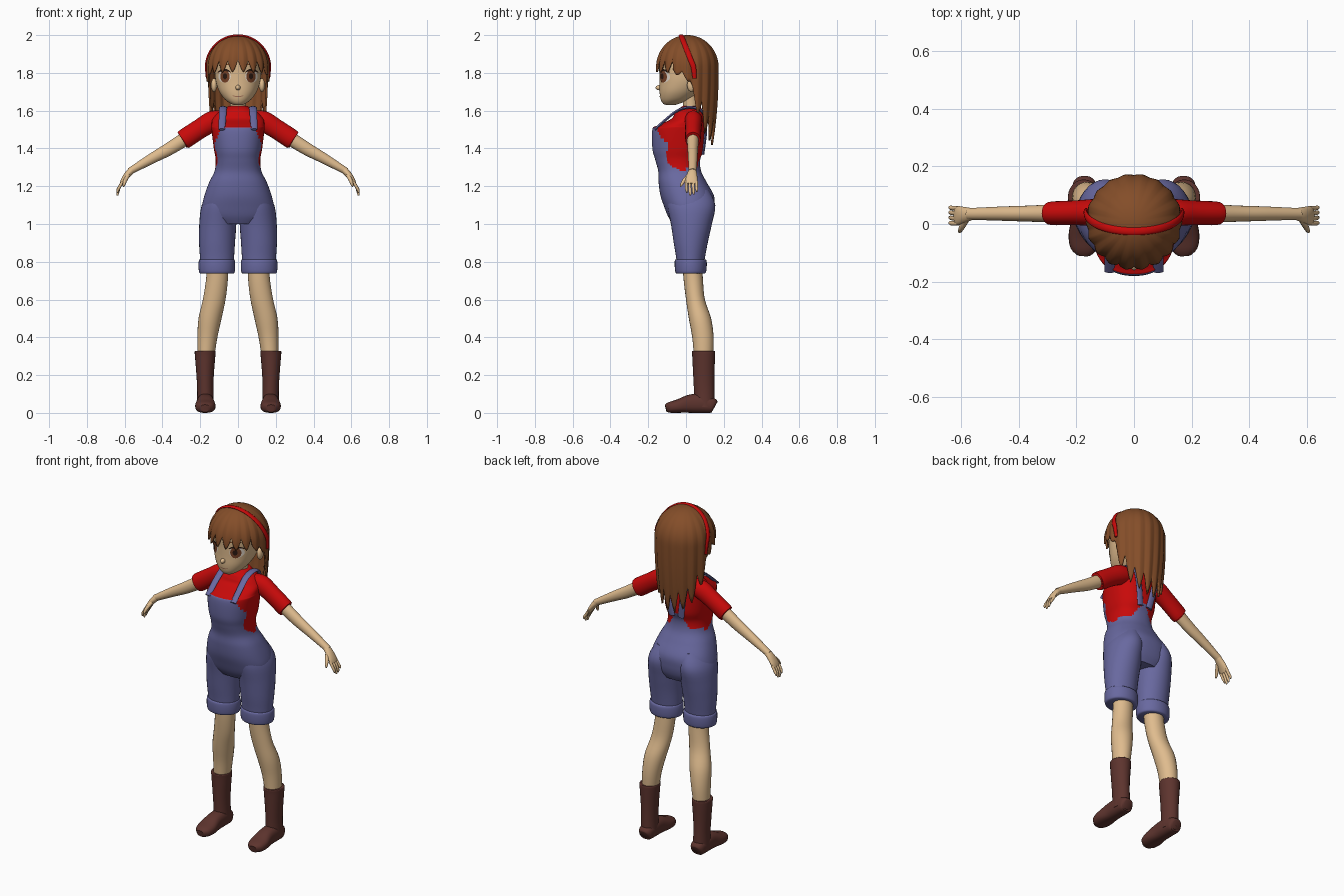
import bpy, bmesh, math
from mathutils import Vector
from mathutils.bvhtree import BVHTree

if "Cube" in bpy.data.objects:
    bpy.data.objects.remove(bpy.data.objects["Cube"], do_unlink=True)


def material(name, rgb):
    m = bpy.data.materials.new(name)
    m.use_nodes = True
    m.diffuse_color = (*rgb, 1)
    m.node_tree.nodes["Principled BSDF"].inputs["Base Color"].default_value = (*rgb, 1)
    return m


SKIN = material("skin", (0.74, 0.50, 0.27))
RED = material("red_cloth", (0.58, 0.003, 0.003))
DENIM = material("blue_denim", (0.14, 0.14, 0.35))
HAIR = material("brown_hair", (0.23, 0.075, 0.022))
BOOT = material("boot_leather", (0.11, 0.034, 0.027))
IRIS = material("iris_brown", (0.19, 0.055, 0.02))
DARK = material("dark_lash", (0.025, 0.01, 0.006))
WHITE = material("eye_white", (0.8, 0.72, 0.62))
LIP = material("lip", (0.38, 0.17, 0.10))
X, Y, Z = Vector((1, 0, 0)), Vector((0, 1, 0)), Vector((0, 0, 1))


def build(name, verts, faces, mat, orient=True):
    mesh = bpy.data.meshes.new(name)
    mesh.from_pydata(verts, [], faces)
    bm = bmesh.new()
    bm.from_mesh(mesh)
    bmesh.ops.remove_doubles(bm, verts=bm.verts, dist=1e-5)
    if orient:
        bmesh.ops.recalc_face_normals(bm, faces=bm.faces)
    bm.to_mesh(mesh)
    bm.free()
    mesh.materials.append(mat)
    ob = bpy.data.objects.new(name, mesh)
    bpy.context.collection.objects.link(ob)
    bpy.ops.object.select_all(action="DESELECT")
    ob.select_set(True)
    bpy.context.view_layer.objects.active = ob
    bpy.ops.object.shade_smooth_by_angle(angle=math.radians(45))
    return ob


def resample(pts, k):
    """Catmull-Rom interpolation of tuples."""
    out = []
    for i in range(len(pts) - 1):
        a, b, c, d = pts[max(i - 1, 0)], pts[i], pts[i + 1], pts[min(i + 2, len(pts) - 1)]
        for j in range(k):
            t = j / k
            out.append([q + 0.5 * t * (r - p + t * (2 * p - 5 * q + 4 * r - s + t * (3 * (q - r) + s - p)))
                        for p, q, r, s in zip(a, b, c, d)])
    return out + [list(pts[-1])]


def sweep(name, pts, mat, ref=Y, flat=False, p=2.0, n=24, k=4):
    """Skin ellipses (x, y, z, side radius, ref radius) along a path."""
    rows = resample(pts, k)
    verts, faces = [], []
    for i, row in enumerate(rows):
        c = Vector(row[:3])
        t = Vector(rows[min(i + 1, len(rows) - 1)][:3]) - Vector(rows[max(i - 1, 0)][:3])
        t = Z if flat else t.normalized()
        s = t.cross(ref).normalized()
        b = s.cross(t)
        for j in range(n):
            ang = math.tau * j / n
            u, v = math.cos(ang), math.sin(ang)
            u = math.copysign(abs(u) ** (2 / p), u)
            v = math.copysign(abs(v) ** (2 / p), v)
            verts.append(c + s * u * row[3] + b * v * row[4])
    for i in range(len(rows) - 1):
        for j in range(n):
            q = (j + 1) % n
            faces.append((i * n + j, i * n + q, i * n + n + q, i * n + n + j))
    faces += [tuple(range(n)), tuple(range(len(verts) - n, len(verts)))]
    return build(name, verts, faces, mat)


def loft(name, rows, mat, **kw):
    """Horizontal sections given as (z, x, half width, front y, back y)."""
    pts = [(x, (f + b) / 2, z, w, (b - f) / 2) for z, x, w, f, b in rows]
    return sweep(name, pts, mat, flat=True, **kw)


def both(maker, name, rows, mat, xi=0, **kw):
    for side, s in (("left_", 1), ("right_", -1)):
        maker(side + name, [r[:xi] + (r[xi] * s,) + r[xi + 1:] for r in rows], mat, **kw)


def ball(name, centre, size, mat):
    x, y, z = centre
    rows = []
    for i in range(11):
        a = math.pi * i / 10
        r = max(math.sin(a), 0.01)
        rows.append((x, y, z - size[2] * math.cos(a), size[0] * r, size[1] * r))
    sweep(name, rows, mat, flat=True, k=1, n=16)


# Torso: one body, denim and shirt split by rule
torso = loft("torso", [
    (1.0, 0, .13, -.07, .12), (1.04, 0, .18, -.095, .14), (1.09, 0, .19, -.115, .15),
    (1.15, 0, .178, -.135, .148), (1.22, 0, .153, -.145, .11), (1.28, 0, .124, -.147, .08),
    (1.34, 0, .118, -.163, .075), (1.4, 0, .128, -.178, .095), (1.5, 0, .14, -.178, .1),
    (1.52, 0, .14, -.155, .1), (1.555, 0, .135, -.08, .1), (1.585, 0, .11, -.06, .095),
    (1.607, 0, .075, -.045, .085), (1.625, 0, .05, -.015, .075)], RED, p=2.3, n=72, k=6)
torso.data.materials.append(DENIM)
for f in torso.data.polygons:
    x, y, z = f.center
    ax = abs(x)
    waist = z < 1.28 + 5 * y * y
    bib = z < 1.513 and y < -.1 and ax < .085 + .45 * (1.513 - z)
    back = y > 0 and z < 1.3 + .1 * max(0, 1 - ax / .07)
    f.material_index = int(waist or bib or back)

both(sweep, "strap", [(.085, -.165, 1.5, .007, .018), (.083, -.11, 1.55, .007, .019),
     (.08, -.04, 1.603, .007, .02), (.078, .03, 1.617, .007, .02), (.07, .09, 1.59, .007, .02),
     (.055, .105, 1.5, .007, .02), (.03, .09, 1.37, .007, .02)], DENIM, ref=X, n=12)

# Shorts with turned-up cuffs
both(loft, "shorts_leg", [(1.18, .085, .065, -.1, .12), (1.1, .1, .092, -.1, .155),
     (1.0, .107, .098, -.08, .137), (.9, .111, .095, -.065, .115), (.82, .111, .09, -.052, .1),
     (.75, .111, .085, -.045, .09)], DENIM, xi=1, n=32)
both(loft, "shorts_cuff", [(.812, .111, .084, -.045, .09), (.81, .112, .094, -.058, .107),
     (.78, .112, .097, -.06, .11), (.745, .112, .094, -.056, .106), (.737, .112, .085, -.048, .096)],
     DENIM, xi=1, n=32)

# Legs and boots
both(loft, "leg", [(.8, .107, .056, -.02, .085), (.7, .112, .058, -.012, .09),
     (.6, .126, .06, .0, .1), (.5, .148, .061, .015, .133), (.4, .162, .053, .033, .146),
     (.3, .17, .045, .042, .143)], SKIN, xi=1)
both(loft, "boot_shaft", [(.328, .174, .048, .038, .148), (.325, .174, .055, .031, .154),
     (.3, .174, .054, .033, .154), (.2, .174, .046, .038, .15), (.12, .173, .043, .042, .15),
     (.03, .172, .045, .045, .152)], BOOT, xi=1)
both(sweep, "boot_foot", [(.172, .154, .035, .025, .025), (.172, .14, .04, .04, .04),
     (.172, .08, .05, .045, .05), (.172, .02, .048, .046, .048), (.173, -.04, .036, .054, .036),
     (.174, -.085, .029, .046, .029), (.175, -.107, .024, .024, .02)], BOOT, ref=Z, p=2.5)

# Sleeves, arms and hands
both(sweep, "sleeve", [(.07, .04, 1.555, .04, .045), (.13, .04, 1.545, .055, .047),
     (.2, .039, 1.505, .052, .043), (.285, .037, 1.449, .052, .041), (.289, .037, 1.446, .044, .035)], RED)
both(sweep, "arm", [(.25, .037, 1.47, .038, .033), (.36, .036, 1.4, .034, .028),
     (.45, .036, 1.35, .028, .025), (.575, .035, 1.278, .018, .02)], SKIN)
both(sweep, "palm", [(.56, .035, 1.287, .018, .02), (.585, .032, 1.262, .017, .027),
     (.607, .029, 1.232, .013, .033), (.618, .028, 1.212, .009, .032)], SKIN, n=16)
for finger, y, tip in (("index", .002, 1.165), ("middle", .02, 1.15), ("ring", .038, 1.155), ("little", .055, 1.17)):
    both(sweep, finger + "_finger", [(.61, y, 1.225, .008, .008), (.628, y, 1.195, .008, .008),
         (.637, y + .002, tip + .012, .007, .007), (.638, y + .002, tip, .003, .003)], SKIN, n=10)
both(sweep, "thumb", [(.582, .015, 1.258, .011, .011), (.597, -.01, 1.23, .01, .01),
     (.604, -.024, 1.208, .007, .007), (.606, -.029, 1.198, .003, .003)], SKIN, n=10)

# Neck, head, ears and nose
loft("neck", [(1.54, 0, .048, -.01, .075), (1.6, 0, .042, -.012, .065), (1.7, 0, .042, -.025, .06)], SKIN)
head = loft("head", [
    (1.63, 0, .02, -.105, -.06), (1.637, 0, .038, -.121, -.035), (1.66, 0, .07, -.134, .02),
    (1.7, 0, .099, -.14, .07), (1.75, 0, .117, -.14, .115), (1.8, 0, .124, -.141, .13),
    (1.86, 0, .126, -.142, .14), (1.92, 0, .105, -.115, .12), (1.965, 0, .05, -.055, .06)],
    SKIN, n=40, p=2.15)
for side, s in (("left", 1), ("right", -1)):
    ball(side + "_ear", (s * .127, .03, 1.735), (.016, .024, .036), SKIN)
ball("nose", (0, -.141, 1.722), (.013, .02, .014), SKIN)

# Face details: thin plates laid on the head
surface = BVHTree.FromPolygons([v.co for v in head.data.vertices],
                               [tuple(f.vertices) for f in head.data.polygons])


def plate(name, x, z, w, h, lift, mat, bend=0.0, n=24):
    verts, faces = [], []
    for r in (0.0, 0.5, 1.0):
        for i in range(n):
            a = math.tau * i / n
            px = x + w * r * math.cos(a)
            pz = z + h * r * math.sin(a) - bend * ((px - x) / w) ** 2
            hit = surface.ray_cast(Vector((px, -1, pz)), Y)[0]
            verts.append((px, (hit.y if hit else -.1) - lift, pz))
    for k in (0, n):
        for i in range(n):
            j = (i + 1) % n
            faces.append((k + i, k + n + i, k + n + j, k + j))
    build(name, verts, faces, mat, orient=False)


for side, s in (("left_", 1), ("right_", -1)):
    plate(side + "eye_white", s * .071, 1.781, .033, .033, .002, WHITE)
    plate(side + "iris", s * .069, 1.781, .025, .033, .004, IRIS)
    plate(side + "pupil", s * .069, 1.782, .011, .016, .006, DARK)
    plate(side + "lash", s * .072, 1.816, .036, .006, .006, DARK, bend=.014)
    plate(side + "brow", s * .068, 1.846, .032, .004, .003, HAIR, bend=.008)
plate("mouth", 0, 1.675, .028, .003, .002, LIP, bend=-.004)

# Hair: one dome whose lower edge is cut into locks
EDGE = [(0, 1.805), (60, 1.80), (85, 1.77), (97, 1.74), (108, 1.59), (135, 1.46), (180, 1.405)]


def hair_edge(deg):
    for (a, za), (b, zb) in zip(EDGE, EDGE[1:]):
        if deg <= b:
            return za + (zb - za) * (deg - a) / (b - a)
    return EDGE[-1][1]


COLS, ROWS, LOCKS = 180, 26, 18
verts, faces = [], []
for i in range(ROWS + 1):
    t = i / ROWS
    for j in range(COLS):
        a = math.tau * j / COLS - math.pi
        deg = abs(math.degrees(a))
        notch = abs(2 * ((j * LOCKS / COLS) % 1) - 1)
        depth = .065 if deg < 60 else .03 if deg < 108 else .12
        z = 2 - (2 - hair_edge(deg) - depth * notch ** 1.5) * t * t
        k = min((2 - z) / .17, 1)
        low = max(1.8 - z, 0) / .4
        r = .168 * math.sqrt(1 - (1 - k) ** 2) * (1 - .2 * low * low) * (1 - .05 * t * notch)
        verts.append((r * math.sin(a), .007 - r * math.cos(a), z))
for i in range(ROWS):
    for j in range(COLS):
        q = (j + 1) % COLS
        faces.append((i * COLS + j, (i + 1) * COLS + j, (i + 1) * COLS + q, i * COLS + q))
hair = build("hair", verts, faces, HAIR)
thick = hair.modifiers.new("thickness", "SOLIDIFY")
thick.thickness = .01
thick.offset = -1

# Headband following the hair dome
arc = [(.168 * math.cos(math.pi * i / 16), .04 - .065 * math.sin(math.pi * i / 16),
        1.83 + .167 * math.sin(math.pi * i / 16), .007, .014) for i in range(17)]
ends = [(s * .164, .045, 1.77, .006, .01) for s in (1, -1)]
sweep("headband", [ends[0]] + arc + [ends[1]], RED, n=12, k=2)
